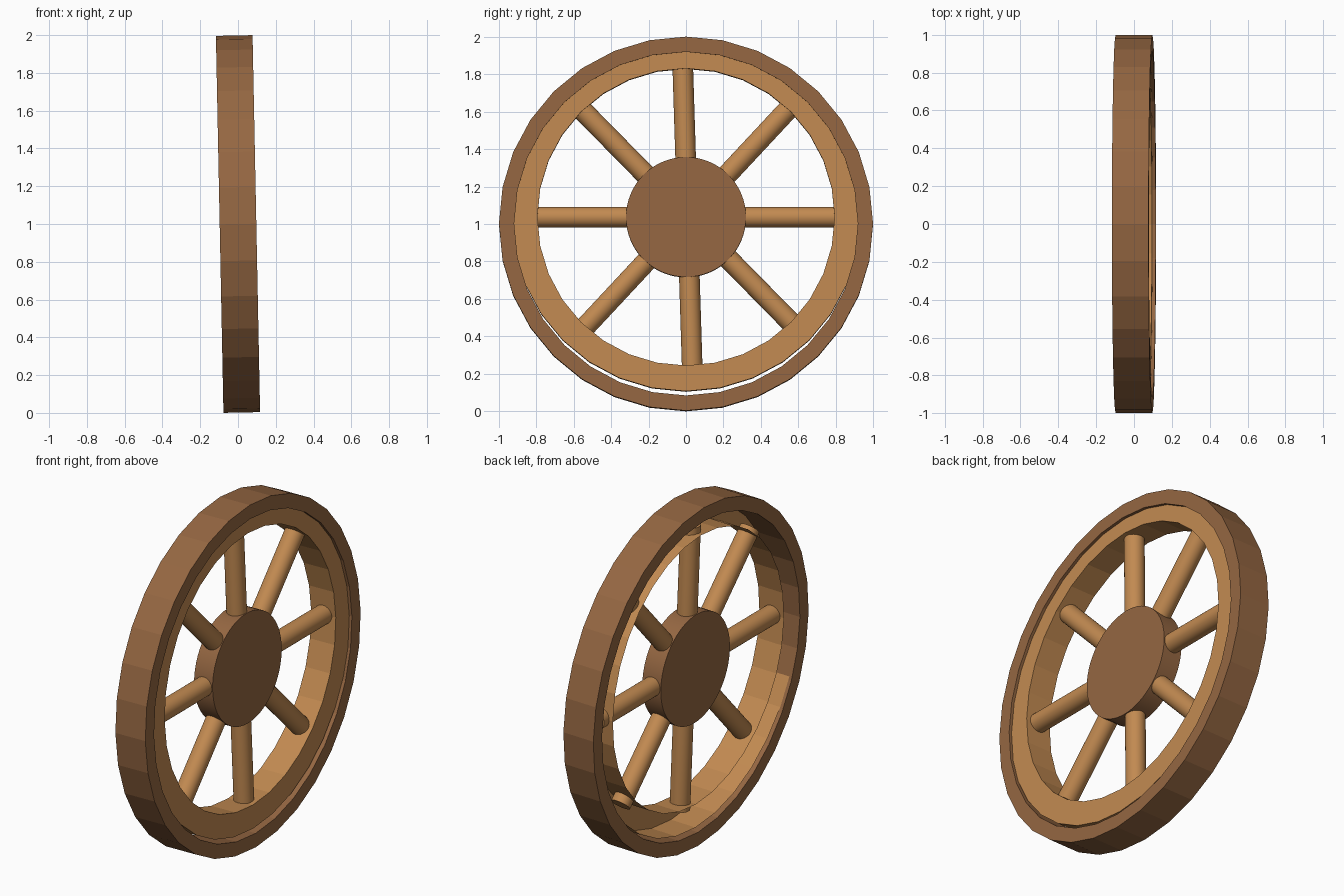
import bpy, bmesh, math
from mathutils import Matrix, Vector

cube = bpy.data.objects.get("Cube")
if cube:
    bpy.data.objects.remove(cube, do_unlink=True)

TILT = -0.02     # slight lean of the whole wheel
HUB_Z = 0.036    # spoked wheel sits a little above the tyre's centre


def material(name, color):
    m = bpy.data.materials.new(name)
    m.use_nodes = True
    m.diffuse_color = color
    m.node_tree.nodes["Principled BSDF"].inputs["Base Color"].default_value = color
    return m


dark_wood = material("dark_wood", (0.30, 0.135, 0.054, 1))
light_wood = material("light_wood", (0.54, 0.255, 0.083, 1))


def finish(name, bm, mat, smooth=False):
    me = bpy.data.meshes.new(name)
    bm.to_mesh(me)
    bm.free()
    me.materials.append(mat)
    ob = bpy.data.objects.new(name, me)
    bpy.context.collection.objects.link(ob)
    ob.location.z = 1
    ob.rotation_euler.y = TILT
    if smooth:
        bpy.ops.object.select_all(action='DESELECT')
        bpy.context.view_layer.objects.active = ob
        ob.select_set(True)
        bpy.ops.object.shade_smooth_by_angle(angle=math.radians(40))
    return ob


def ring(name, profile, mat, closed, z=0, sides=32):
    """Sweep a (radius, x) profile around the axle."""
    bm = bmesh.new()
    loops = []
    for k in range(sides):
        a = math.tau * k / sides
        loops.append([bm.verts.new((x, r * math.cos(a), z + r * math.sin(a)))
                      for r, x in profile])
    n = len(profile)
    for k in range(sides):
        p, q = loops[k], loops[(k + 1) % sides]
        for i in range(n if closed else n - 1):
            j = (i + 1) % n
            bm.faces.new((p[i], q[i], q[j], p[j]))
    return finish(name, bm, mat)


def rod(name, radius, start, end, mat, sides):
    """Smooth capped cylinder between two points."""
    bm = bmesh.new()
    d = end - start
    place = Matrix.Translation((start + end) / 2) @ d.to_track_quat('Z', 'Y').to_matrix().to_4x4()
    bmesh.ops.create_cone(bm, cap_ends=True, segments=sides, radius1=radius,
                          radius2=radius, depth=d.length, matrix=place)
    return finish(name, bm, mat, smooth=True)


# Outer tyre: solid band
ring("tyre", [(0.998, -0.097), (0.998, 0.097), (0.917, 0.097), (0.917, -0.097)],
     dark_wood, True)

# Inner rim: channel left open on its -x side
ring("rim", [(0.93, -0.08), (0.93, 0.08), (0.793, 0.08), (0.793, -0.08)],
     light_wood, False, HUB_Z)

# Hub
rod("hub", 0.32, Vector((-0.06, 0, HUB_Z)), Vector((0.06, 0, HUB_Z)), dark_wood, 64)

# Four rods through the hub make eight spokes
for i, degrees in enumerate((0, 47, 91.8, 134.5)):
    a = math.radians(degrees)
    middle = Vector((0, 0.008, HUB_Z))
    reach = Vector((0, math.cos(a), math.sin(a))) * 0.83
    rod(f"spoke_pair_{i + 1}", 0.055, middle - reach, middle + reach, light_wood, 32)
